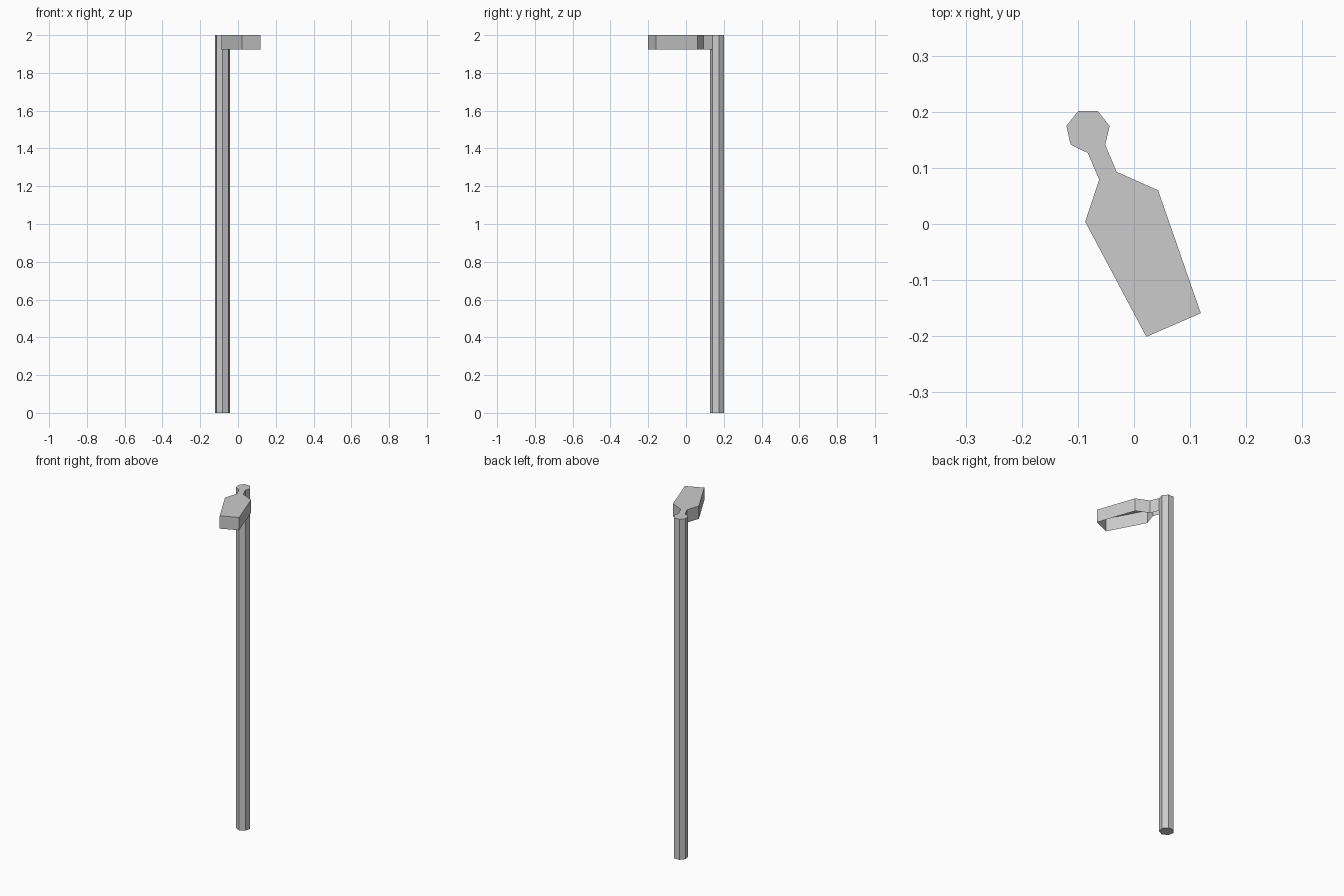
import bpy, bmesh
from math import cos, sin, radians, tau

if "Cube" in bpy.data.objects:
    bpy.data.objects.remove(bpy.data.objects["Cube"])


def prism(name, outline, z0, z1, open_bottom=False, open_wall=None):
    """Extrude a plan outline; optionally leave the base or one wall open."""
    bm = bmesh.new()
    low = [bm.verts.new((x, y, z0)) for x, y in outline]
    high = [bm.verts.new((x, y, z1)) for x, y in outline]
    n = len(outline)
    for i in range(n):
        if i != open_wall:
            j = (i + 1) % n
            bm.faces.new((low[i], low[j], high[j], high[i]))
    bm.faces.new(high)
    if not open_bottom:
        bm.faces.new(low[::-1])
    mesh = bpy.data.meshes.new(name)
    bm.to_mesh(mesh)
    bm.free()
    obj = bpy.data.objects.new(name, mesh)
    bpy.context.collection.objects.link(obj)
    return obj


# Seven-sided pole
ring = [(-0.082 + 0.0395 * cos(radians(12.5) + tau * i / 7),
         0.166 + 0.0395 * sin(radians(12.5) + tau * i / 7)) for i in range(7)]
prism("pole", ring, 0, 2)

# Lamp head with its neck: a hollow shell, open underneath and against the pole
head = [ring[5], (-0.062, 0.079), (-0.087, 0.004), (0.022, -0.201),
        (0.119, -0.159), (0.043, 0.06), (-0.031, 0.093), ring[6]]
prism("lamp_head", head, 1.925, 2, open_bottom=True, open_wall=7)
